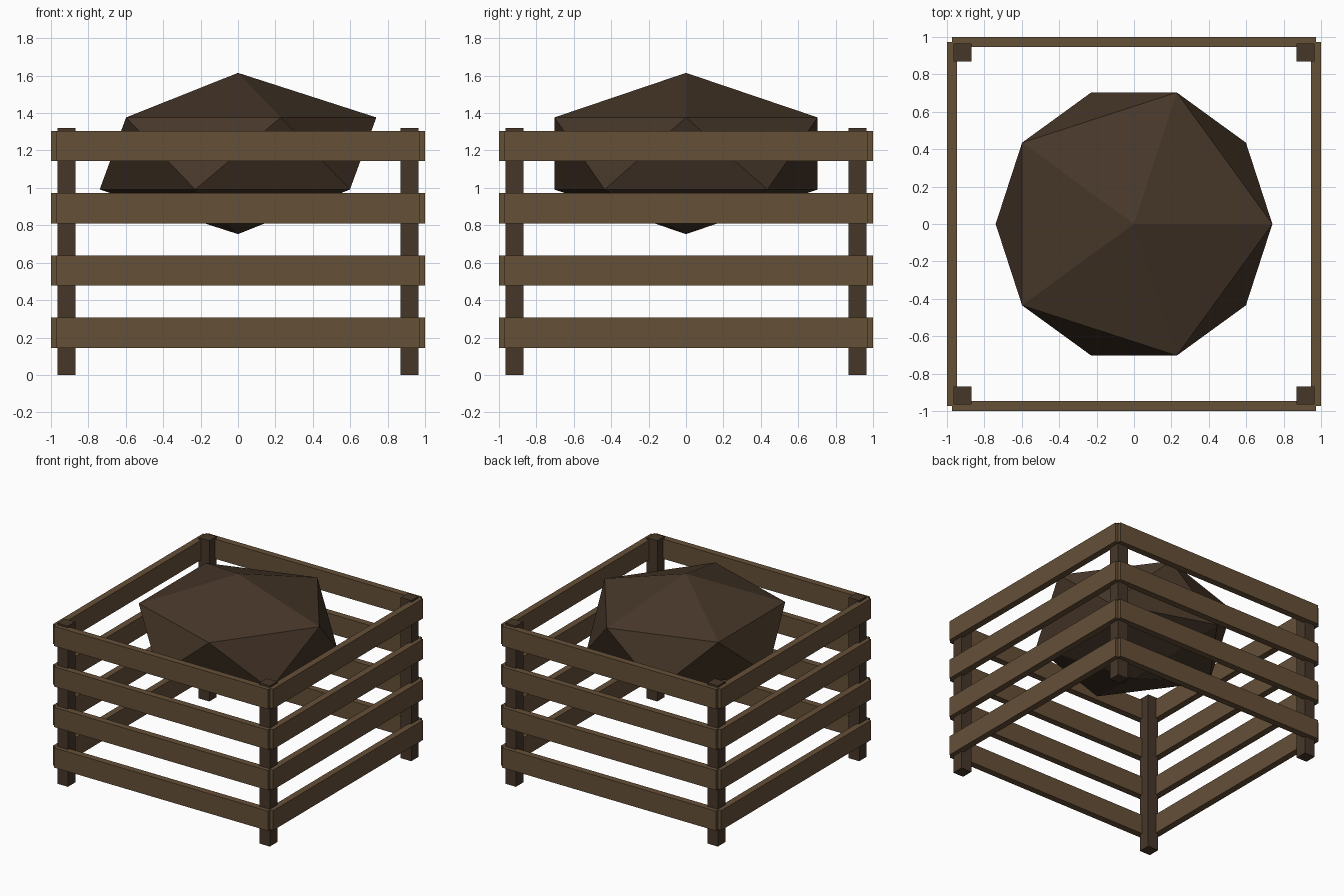
import bpy
from math import radians

if "Cube" in bpy.data.objects:
    bpy.data.objects.remove(bpy.data.objects["Cube"])


def material(name, rgb):
    m = bpy.data.materials.new(name)
    m.diffuse_color = (*rgb, 1)
    m.use_nodes = True
    m.node_tree.nodes["Principled BSDF"].inputs["Base Color"].default_value = m.diffuse_color
    return m


slat_wood = material("slat_wood", (0.13, 0.08, 0.039))
dark_wood = material("dark_wood", (0.062, 0.038, 0.022))


def box(name, center, size, mat):
    bpy.ops.mesh.primitive_cube_add(size=1, location=center)
    ob = bpy.context.object
    ob.name = name
    ob.scale = size
    bpy.ops.object.transform_apply(location=False, rotation=False, scale=True)
    ob.data.materials.append(mat)
    return ob


# Corner posts
for ynm, sy in (("front", -1), ("back", 1)):
    for xnm, sx in (("left", -1), ("right", 1)):
        box(f"{ynm}_{xnm}_post", (sx * 0.918, sy * 0.918, 0.66),
            (0.096, 0.096, 1.32), dark_wood)

# Four rows of slats on each side
for row in range(4):
    z = 0.225 + row * 0.333
    for ynm, s in (("front", -1), ("back", 1)):
        box(f"{ynm}_slat_{row + 1}", (0, s * 0.973, z),
            (1.945, 0.054, 0.162), slat_wood)
    for xnm, s in (("left", -1), ("right", 1)):
        box(f"{xnm}_slat_{row + 1}", (s * 0.973, 0, z),
            (0.054, 1.945, 0.162), slat_wood)

# Faceted heap of contents: flattened icosahedron
bpy.ops.mesh.primitive_ico_sphere_add(subdivisions=1, radius=1,
                                      location=(0, 0, 1.184))
heap = bpy.context.object
heap.name = "heap"
heap.scale = (0.827, 0.827, 0.431)
bpy.ops.object.transform_apply(location=False, rotation=False, scale=True)
heap.data.materials.append(dark_wood)
